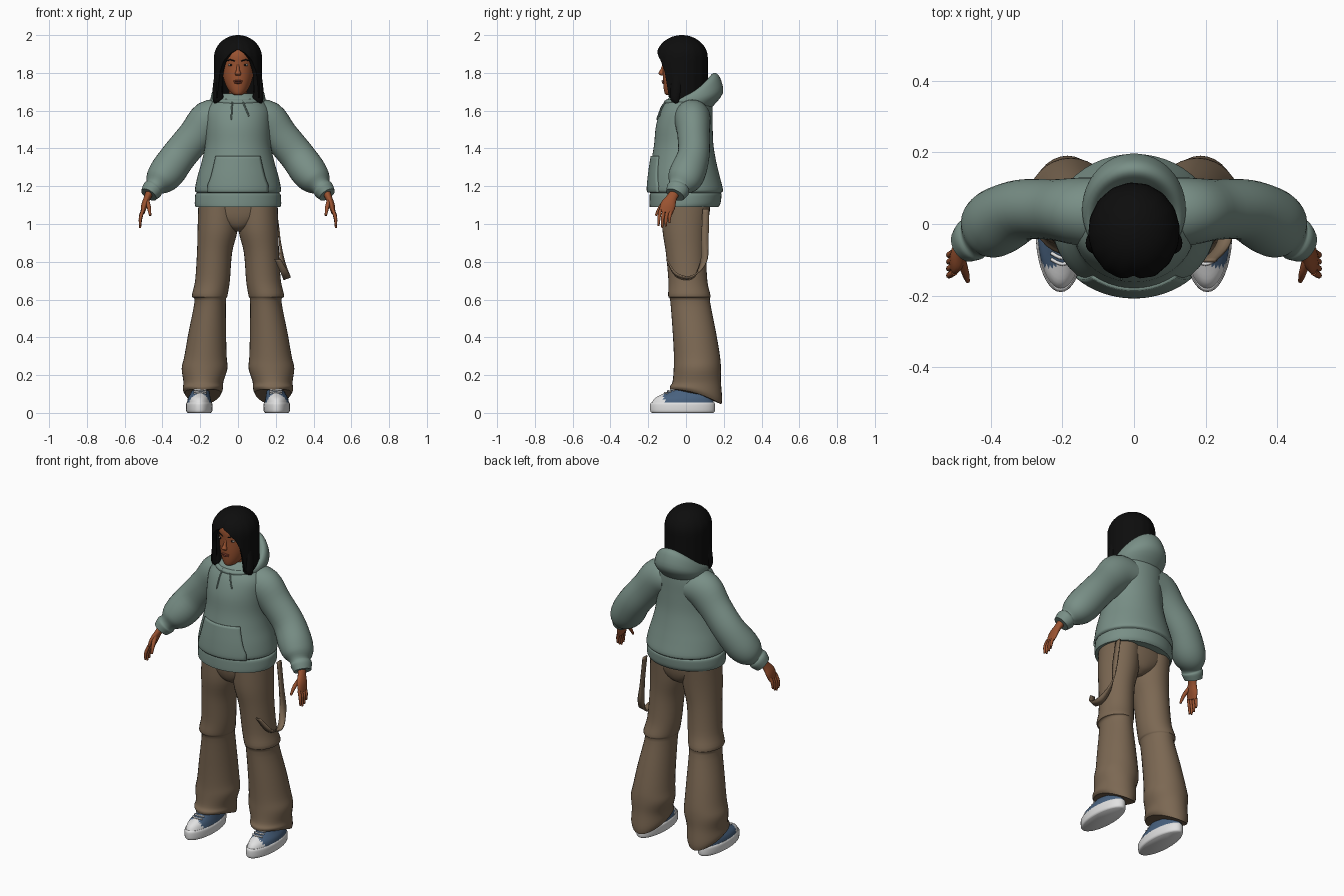
import bpy, bmesh, math
from mathutils import Vector

cube = bpy.data.objects.get("Cube")
if cube:
    bpy.data.objects.remove(cube)


def material(name, r, g, b):
    m = bpy.data.materials.new(name)
    m.use_nodes = True
    m.diffuse_color = (r, g, b, 1)
    m.node_tree.nodes["Principled BSDF"].inputs["Base Color"].default_value = (r, g, b, 1)
    return m


sage = material("sage_fleece", .19, .275, .24)
khaki = material("brown_cotton", .20, .138, .086)
skin_tone = material("warm_brown_skin", .32, .085, .03)
black = material("black_hair", .004, .004, .004)
denim = material("blue_canvas", .065, .12, .21)
white = material("white_rubber", .75, .75, .75)
lip_tone = material("lip_brown", .22, .05, .028)
eye_white = material("eye_grey", .45, .42, .38)


def finish(name, bm, mats, recalc=True, angle=50):
    """Turn a bmesh into a smooth object that keeps sharp edges."""
    if recalc:
        bmesh.ops.recalc_face_normals(bm, faces=bm.faces)
    mesh = bpy.data.meshes.new(name)
    bm.to_mesh(mesh)
    bm.free()
    for m in mats:
        mesh.materials.append(m)
    for p in mesh.polygons:
        p.use_smooth = True
    mesh.set_sharp_from_angle(angle=math.radians(angle))
    ob = bpy.data.objects.new(name, mesh)
    bpy.context.collection.objects.link(ob)
    return ob


def spline(rows, steps):
    """Smooth in-between rows through the given rows."""
    rows = [tuple(r) for r in rows]
    pts = [rows[0]] + rows + [rows[-1]]
    out = []
    for i in range(1, len(pts) - 2):
        for k in range(steps):
            t = k / steps
            out.append([b + .5 * t * (c - a + t * (2 * a - 5 * b + 4 * c - d + t * (3 * (b - c) + d - a)))
                        for a, b, c, d in zip(*pts[i - 1:i + 3])])
    return out + [list(rows[-1])]


def surface(name, rings, mats, wrap=True, **kw):
    """Join rows of points; wrapped rows make a closed, capped body."""
    bm = bmesh.new()
    vs = [[bm.verts.new(p) for p in ring] for ring in rings]
    n = len(vs[0])
    for a, b in zip(vs, vs[1:]):
        for i in range(n if wrap else n - 1):
            j = (i + 1) % n
            bm.faces.new((a[i], a[j], b[j], b[i]))
    if wrap:
        bm.faces.new(vs[0])
        bm.faces.new(vs[-1])
    return finish(name, bm, mats, **kw)


def loft(name, rows, mats, side=1, flat=True, seg=32, steps=4):
    """Rows are x, y, z, two radii and a tilt; flat rings stay level, others follow the path."""
    rows = spline([(*r, 0)[:6] for r in rows], steps)
    centres = [Vector(r[:3]) for r in rows]
    rings = []
    for i, (x, y, z, ra, rb, tilt) in enumerate(rows):
        u, v = Vector((1, 0, 0)), Vector((0, 1, 0))
        if not flat:
            t = centres[min(i + 1, len(rows) - 1)] - centres[max(i - 1, 0)]
            u = t.cross(v).normalized()
            v = t.cross(u).normalized()
        ring = []
        for k in range(seg):
            a = math.tau * k / seg
            s = math.sin(a)
            p = centres[i] + u * ra * math.cos(a) + v * rb * s
            p.z += tilt * (s + s * s / 2)
            ring.append((p.x * side, p.y, p.z))
        rings.append(ring)
    return surface(name, rings, mats if isinstance(mats, list) else [mats])


def ball(name, place, size, mat):
    bm = bmesh.new()
    bmesh.ops.create_uvsphere(bm, u_segments=16, v_segments=10, radius=1)
    bmesh.ops.scale(bm, vec=size, verts=bm.verts)
    bmesh.ops.translate(bm, vec=place, verts=bm.verts)
    return finish(name, bm, [mat])


# Hoodie body with hem band
torso = [(0, -.01, 1.09, .225, .182), (0, -.005, 1.11, .229, .188), (0, -.002, 1.155, .226, .19),
         (0, -.002, 1.165, .217, .187), (0, -.002, 1.18, .228, .198), (0, -.008, 1.25, .215, .187),
         (0, -.012, 1.33, .192, .172), (0, -.012, 1.42, .174, .157), (0, -.009, 1.52, .172, .15),
         (0, .003, 1.6, .168, .137), (0, .015, 1.65, .135, .12), (0, .02, 1.69, .095, .09)]
loft("hoodie_body", torso, sage, seg=48)
torso_rows = spline(torso, 6)


def chest_y(x, z):
    r = min(torso_rows, key=lambda q: abs(q[2] - z))
    return r[1] - r[4] * math.sqrt(max(0, 1 - (x / r[3]) ** 2))


# Front pouch pocket, wrapped on the body
pocket = []
for q in torso_rows:
    z = q[2]
    if 1.17 < z < 1.36:
        t = (z - 1.17) / .19
        w = .158 - .05 * max(0, t - .2) ** .7
        pocket.append([(w * k / 10, chest_y(w * k / 10, z) - .001, z) for k in range(-10, 11)])
pouch = surface("pouch_pocket", pocket, [sage], wrap=False, recalc=False)
thick = pouch.modifiers.new("thickness", "SOLIDIFY")
thick.thickness, thick.offset = .014, 0

# Draped hood around the neck
loft("hood", [(0, .015, 1.61, .135, .115), (0, .04, 1.655, .145, .155, .025), (0, .035, 1.685, .14, .145, .06),
              (0, .028, 1.695, .125, .122, .07), (0, .02, 1.68, .105, .1, .06),
              (0, .005, 1.645, .08, .075, .015)], sage, seg=48)

# Neck and head
loft("neck", [(0, .005, 1.6, .06, .06), (0, -.01, 1.68, .048, .05), (0, -.01, 1.76, .05, .055)], skin_tone)
loft("head", [(0, -.08, 1.683, .018, .025), (0, -.068, 1.693, .036, .045), (0, -.045, 1.725, .06, .074),
              (0, -.028, 1.775, .078, .094), (0, -.022, 1.84, .086, .1), (0, -.02, 1.895, .086, .103),
              (0, -.015, 1.935, .07, .085), (0, -.01, 1.958, .03, .04)], skin_tone)
loft("nose", [(0, -.114, 1.85, .006, .006), (0, -.126, 1.815, .009, .011), (0, -.131, 1.797, .016, .015),
              (0, -.122, 1.786, .012, .01)], skin_tone, seg=16)
ball("upper_lip", (0, -.12, 1.757), (.025, .009, .005), lip_tone)
ball("lower_lip", (0, -.118, 1.748), (.021, .01, .006), lip_tone)

for side, label in ((1, "left"), (-1, "right")):
    # Face details
    ball(label + "_eye", (side * .038, -.107, 1.842), (.016, .008, .006), eye_white)
    ball(label + "_iris", (side * .038, -.113, 1.842), (.006, .004, .006), black)
    loft(label + "_brow", [(.016, -.119, 1.862, .003, .004), (.04, -.112, 1.869, .004, .004),
                           (.062, -.093, 1.862, .002, .003)], black, side, flat=False, seg=8)
    # Side hair lock over the shoulder
    loft(label + "_hair_lock", [(.09, -.035, 1.88, .02, .03), (.103, -.045, 1.8, .02, .03),
                                (.108, -.05, 1.72, .026, .032), (.106, -.055, 1.66, .028, .027),
                                (.112, -.045, 1.637, .012, .012)], black, side, seg=20)
    # Sleeve with gathered cuff
    loft(label + "_sleeve", [(.08, .03, 1.56, .095, .1), (.15, .035, 1.545, .11, .095), (.225, .04, 1.465, .095, .085),
                             (.31, .04, 1.365, .093, .085), (.375, .01, 1.275, .095, .095),
                             (.415, -.015, 1.228, .08, .087), (.44, -.035, 1.197, .052, .06),
                             (.453, -.043, 1.182, .056, .062), (.472, -.058, 1.155, .046, .052)],
         sage, side, flat=False)
    # Hand
    loft(label + "_palm", [(.462, -.05, 1.18, .024, .026), (.48, -.075, 1.14, .018, .028),
                           (.495, -.095, 1.1, .017, .04), (.505, -.107, 1.06, .011, .036)],
         skin_tone, side, flat=False, seg=20)
    for i, finger in enumerate(("index", "middle", "ring", "little")):
        y = -.135 + .019 * i
        drop = (.07, .08, .072, .055)[i]
        loft(f"{label}_{finger}_finger", [(.502, y, 1.075, .009, .009), (.516, y - .008, 1.068 - drop / 2, .009, .009),
                                          (.518, y - .01, 1.06 - drop, .005, .005)],
             skin_tone, side, flat=False, seg=10)
    loft(label + "_thumb", [(.484, -.095, 1.13, .012, .014), (.472, -.135, 1.09, .011, .011),
                            (.465, -.16, 1.045, .006, .006)], skin_tone, side, flat=False, seg=10)
    # Trouser leg with knee fold and flared hem
    loft(label + "_trouser_leg", [(.105, 0, 1.1, .105, .128), (.108, -.005, .97, .106, .12),
                                  (.124, 0, .85, .093, .107), (.135, .01, .7, .092, .103),
                                  (.15, .018, .62, .094, .112), (.147, .022, .59, .083, .105),
                                  (.163, .045, .42, .1, .115), (.172, .058, .3, .112, .122),
                                  (.177, .06, .235, .121, .125), (.183, .057, .165, .106, .128),
                                  (.186, .053, .125, .106, .138, -.03), (.186, .052, .105, .096, .136, -.04)],
         khaki, side)
    # Sneaker: sole, canvas upper with toe cap, laces
    loft(label + "_sole", [(.205, -.018, 0, .062, .162), (.205, -.018, .01, .069, .171),
                           (.205, -.018, .045, .07, .172), (.205, -.018, .056, .065, .166)], white, side, seg=40)
    shoe = loft(label + "_shoe_upper", [(.205, -.018, .05, .065, .165), (.205, -.012, .078, .06, .152),
                                        (.2, .008, .105, .05, .122), (.195, .028, .132, .044, .09),
                                        (.19, .04, .17, .044, .07)], [denim, white], side, seg=40)
    for p in shoe.data.polygons:
        p.material_index = int(p.center.y < -.115)
    for i in range(4):
        y, z = -.112 + .017 * i, .107 + .009 * i
        loft(f"{label}_lace_{i + 1}", [(.168, y + .014, z - .004, .005, .005), (.2, y, z, .005, .005),
                                       (.232, y + .014, z - .004, .005, .005)], white, side, flat=False, seg=8)
    # Hood drawstring
    cord = [(.022 + .012 * k, 1.655 - .028 * k) for k in range(4)] if side > 0 else \
           [(.03 + .002 * k, 1.655 - .034 * k) for k in range(4)]
    loft(label + "_drawstring", [(x, chest_y(x, z) - .006, z, .004, .004) for x, z in cord],
         sage, side, flat=False, seg=8)

# Seat of the trousers
loft("trouser_seat", [(0, 0, 1.12, .205, .13), (0, 0, 1.04, .195, .122), (0, 0, .985, .09, .1),
                      (0, 0, .96, .03, .06)], khaki)

# Hanging strap on the left hip: position and half-width direction
path = spline([(.205, .105, 1.08, 0, .018, 0), (.225, .1, .92, 0, .019, 0), (.238, .09, .8, .012, .015, 0),
               (.257, .03, .722, .019, 0, .006), (.25, -.05, .735, .018, 0, .008), (.21, -.1, .815, .016, 0, 0)], 6)
strap = surface("hip_strap", [[Vector(r[:3]) + Vector(r[3:]) * s for s in (-1, 1)] for r in path],
                [khaki], wrap=False)
strap.modifiers.new("thickness", "SOLIDIFY").thickness = .008

# Hair: a thick shell from the crown to a shaped hairline
hairline = [(0, 1.925), (18, 1.905), (36, 1.865), (50, 1.8), (60, 1.67), (85, 1.65), (120, 1.68), (180, 1.69)]


def hair_end(deg):
    for (a, za), (b, zb) in zip(hairline, hairline[1:]):
        if deg <= b:
            return za + (zb - za) * (deg - a) / (b - a)


def hair_ring(t, inner):
    ring = []
    for k in range(96):
        a = math.tau * k / 96
        deg = math.degrees(min(a, math.tau - a))
        z = 2 - (2 - hair_end(deg)) * t * t
        f = math.sqrt(max(0, 1 - (max(0, z - 1.88) / .12) ** 2)) + .001
        f *= 1 + .008 * math.sin(16 * a) * t - .04 * math.exp(-(deg / 5) ** 2) * t
        if inner:
            f *= .8
        ring.append((f * .127 * math.sin(a), -.022 - f * .137 * math.cos(a), z - inner * .025 * (1 - t)))
    return ring


levels = [k / 18 for k in range(1, 19)]
surface("hair", [hair_ring(t, 0) for t in [.02] + levels] + [hair_ring(t, 1) for t in levels[::-1]], [black])
